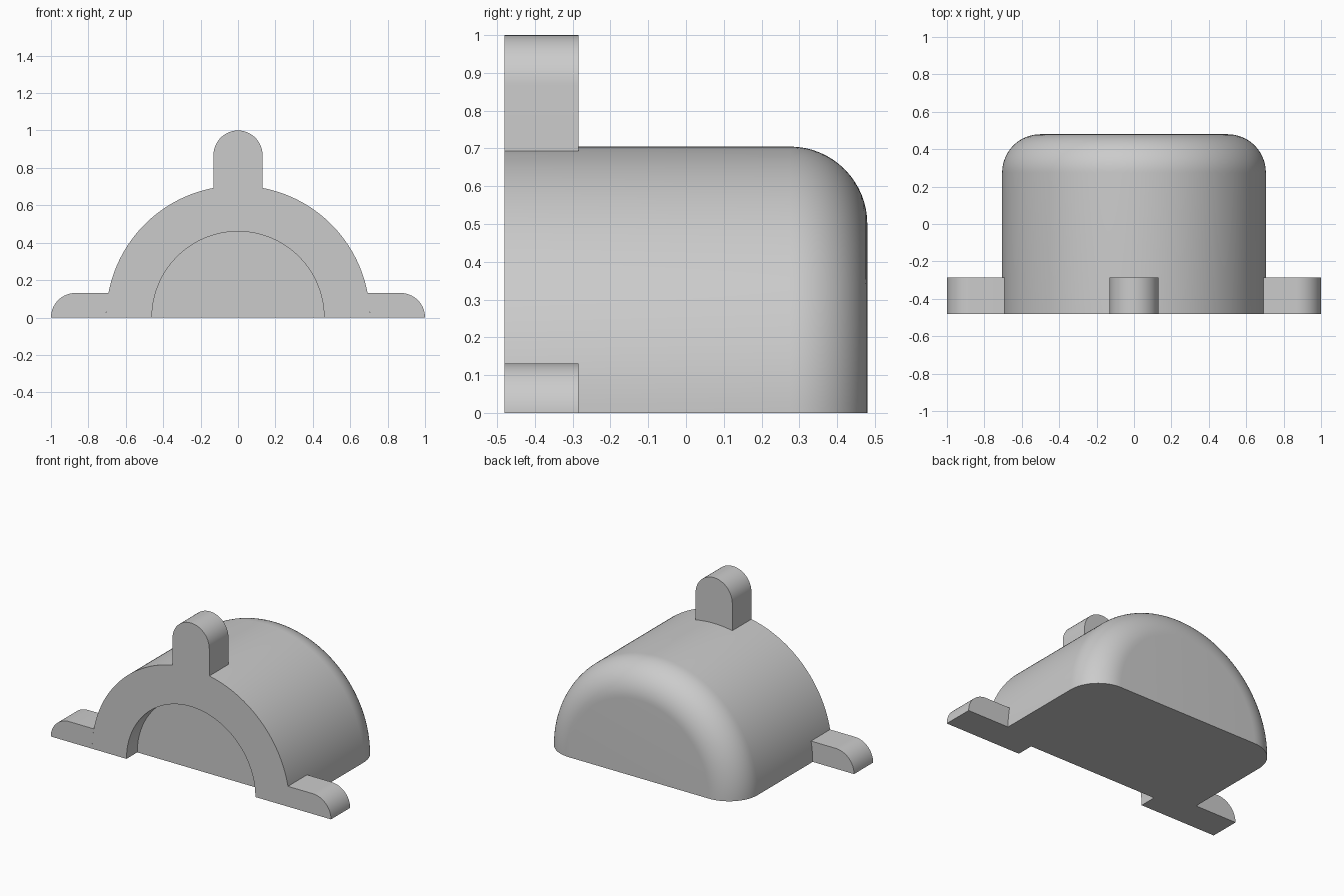
import bpy, bmesh, math
from mathutils import Matrix

if "Cube" in bpy.data.objects:
    bpy.data.objects.remove(bpy.data.objects["Cube"])

R, R_IN = 0.705, 0.46          # outer shell and recess radii
FRONT, BACK = -0.48, 0.48
RECESS, FILLET = 0.11, 0.205   # recess depth, back edge rounding
TAB_W, TAB_D = 0.131, 0.195    # tab half width and depth

grey = bpy.data.materials.new("plain grey")
grey.diffuse_color = (0.6, 0.6, 0.6, 1)
grey.use_nodes = True
grey.node_tree.nodes["Principled BSDF"].inputs["Base Color"].default_value = grey.diffuse_color


def finish(bm, name):
    bmesh.ops.remove_doubles(bm, verts=bm.verts, dist=1e-5)
    bmesh.ops.recalc_face_normals(bm, faces=bm.faces)
    mesh = bpy.data.meshes.new(name)
    bm.to_mesh(mesh)
    bm.free()
    mesh.materials.append(grey)
    obj = bpy.data.objects.new(name, mesh)
    bpy.context.collection.objects.link(obj)
    bpy.ops.object.select_all(action='DESELECT')
    obj.select_set(True)
    bpy.context.view_layer.objects.active = obj
    bpy.ops.object.shade_smooth_by_angle(angle=math.radians(30))


# Half-round housing: profile (radius, y) revolved 180 degrees about the y axis
profile = [(0, FRONT + RECESS), (R_IN, FRONT + RECESS), (R_IN, FRONT), (R, FRONT)]
for i in range(17):
    a = math.pi / 2 * i / 16
    profile.append((R - FILLET + FILLET * math.cos(a), BACK - FILLET + FILLET * math.sin(a)))
profile.append((0, BACK))
bm = bmesh.new()
verts = [bm.verts.new((r, y, 0)) for r, y in profile]
edges = [bm.edges.new(pair) for pair in zip(verts, verts[1:])]
bmesh.ops.spin(bm, geom=verts + edges, cent=(0, 0, 0), axis=(0, -1, 0),
               angle=math.pi, steps=96)
bmesh.ops.remove_doubles(bm, verts=bm.verts, dist=1e-5)
# flat underside
bmesh.ops.contextual_create(bm, geom=[e for e in bm.edges if e.is_boundary])
finish(bm, "housing")


# Rounded mounting tab pointing outward, its foot following the housing curve
def tab(name, angle, u0, u1):
    n = 12
    us = [u0 + (u1 - u0) * i / n for i in range(n + 1)]
    pts = [(u, math.sqrt(R * R - u * u)) for u in us]
    a0, a1 = math.acos(u1 / TAB_W), math.acos(u0 / TAB_W)
    for i in range(25):
        a = a0 + (a1 - a0) * i / 24
        pts.append((TAB_W * math.cos(a), 1 - TAB_W + TAB_W * math.sin(a)))
    bm = bmesh.new()
    face = bm.faces.new([bm.verts.new((u, FRONT, v)) for u, v in pts])
    new = bmesh.ops.extrude_face_region(bm, geom=[face])["geom"]
    bmesh.ops.translate(bm, vec=(0, TAB_D, 0),
                        verts=[g for g in new if isinstance(g, bmesh.types.BMVert)])
    # the extruded source face is kept as the front of the solid
    if not face.is_valid or all(abs(f.calc_center_median().y - FRONT) > 1e-4 for f in bm.faces):
        bmesh.ops.holes_fill(bm, edges=[e for e in bm.edges if e.is_boundary], sides=0)
    bmesh.ops.rotate(bm, verts=bm.verts, cent=(0, 0, 0),
                     matrix=Matrix.Rotation(angle, 3, 'Y'))
    finish(bm, name)


tab("top_tab", 0, -TAB_W, TAB_W)
tab("right_tab", math.pi / 2, -TAB_W, 0)
tab("left_tab", -math.pi / 2, 0, TAB_W)
